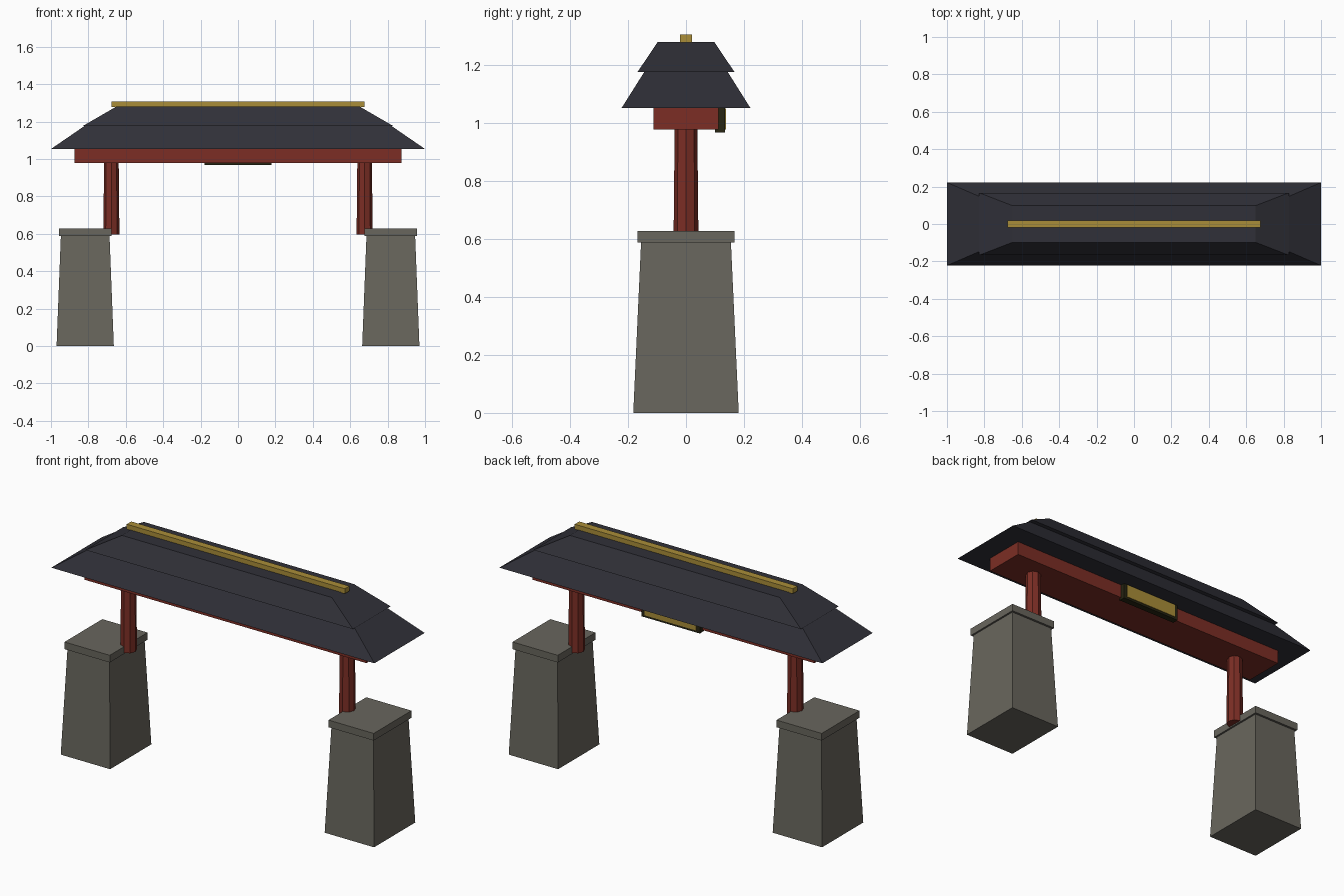
import bpy, bmesh
from mathutils import Matrix

if "Cube" in bpy.data.objects:
    bpy.data.objects.remove(bpy.data.objects["Cube"])


def material(name, rgb):
    m = bpy.data.materials.new(name)
    m.diffuse_color = (*rgb, 1.0)
    m.use_nodes = True
    m.node_tree.nodes["Principled BSDF"].inputs["Base Color"].default_value = m.diffuse_color
    return m


stone = material("grey stone", (0.14, 0.133, 0.11))
red = material("red lacquer", (0.2, 0.027, 0.018))
slate = material("dark slate tile", (0.03, 0.03, 0.04))
gold = material("gold", (0.40, 0.27, 0.04))
dark = material("dark frame", (0.02, 0.018, 0.006))


def finish(name, bm, mat):
    bmesh.ops.recalc_face_normals(bm, faces=bm.faces)
    me = bpy.data.meshes.new(name)
    bm.to_mesh(me)
    bm.free()
    me.materials.append(mat)
    ob = bpy.data.objects.new(name, me)
    bpy.context.collection.objects.link(ob)
    return ob


def frustum(name, mat, z0, z1, base, top=None, x=0, y=0):
    """Box with half-sizes base at z0 and top at z1."""
    top = top or base
    bm = bmesh.new()
    bmesh.ops.create_cube(bm, size=2)
    for v in bm.verts:
        hx, hy = top if v.co.z > 0 else base
        v.co = (x + v.co.x * hx, y + v.co.y * hy, z1 if v.co.z > 0 else z0)
    return finish(name, bm, mat)


def post(name, x, z0, z1):
    bm = bmesh.new()
    bmesh.ops.create_cone(bm, cap_ends=True, segments=8, radius1=0.043,
                          radius2=0.039, depth=z1 - z0,
                          matrix=Matrix.Translation((x, 0, (z0 + z1) / 2)))
    return finish(name, bm, red)


# Stone piers, their caps and the posts on both sides
for side, s in (("left", -1), ("right", 1)):
    frustum(side + "_pier", stone, 0, 0.59, (0.153, 0.182), (0.13, 0.155), x=s * 0.817)
    frustum(side + "_pier_cap", stone, 0.588, 0.628, (0.14, 0.167), x=s * 0.817)
    post(side + "_post", s * 0.677, 0.595, 0.99)

# Cross beam
frustum("beam", red, 0.978, 1.058, (0.873, 0.112))

# Two-tier hipped roof and ridge
frustum("lower_roof", slate, 1.053, 1.18, (1.0, 0.222), (0.815, 0.142))
frustum("upper_roof", slate, 1.177, 1.28, (0.828, 0.167), (0.65, 0.098))
frustum("ridge", gold, 1.278, 1.306, (0.675, 0.02))

# Framed plaque on the back of the beam
frustum("plaque_frame", dark, 0.967, 1.056, (0.18, 0.0175), y=0.1175)
frustum("plaque_panel", gold, 0.979, 1.05, (0.16, 0.003), y=0.135)
